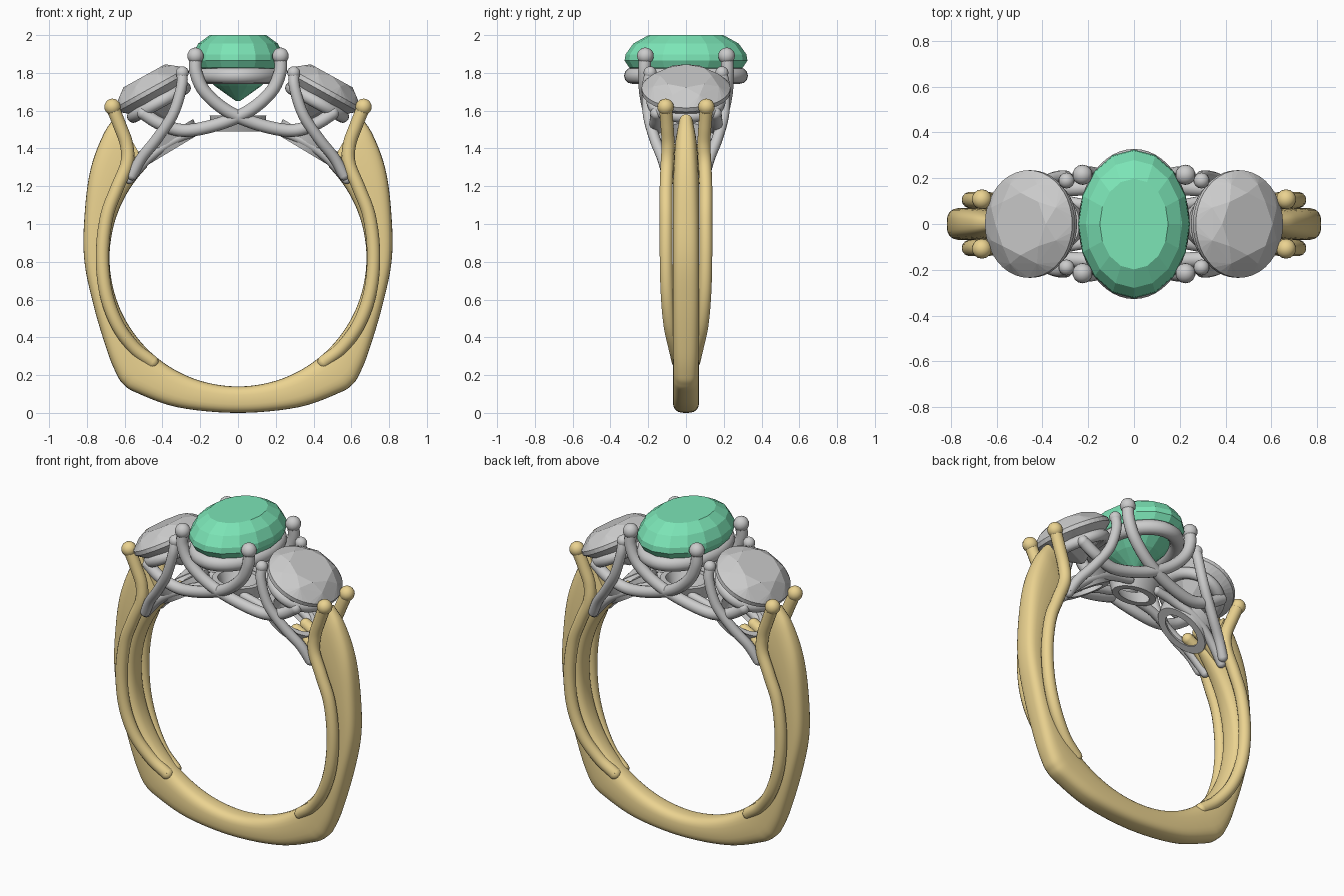
import bpy, bmesh
from math import sin, cos, pi, radians
from mathutils import Vector, Matrix

if "Cube" in bpy.data.objects:
    bpy.data.objects.remove(bpy.data.objects["Cube"])

CZ, R = 0.82, 0.68   # centre height and radius of the finger hole


def material(name, color):
    m = bpy.data.materials.new(name)
    m.diffuse_color = color
    m.use_nodes = True
    m.node_tree.nodes["Principled BSDF"].inputs["Base Color"].default_value = m.diffuse_color
    return m


GOLD = material("gold", (0.83, 0.65, 0.28, 1))
GREEN = material("green_gem", (0.20, 0.78, 0.47, 1))


def finish(bm, name, mat=None, smooth=True):
    bmesh.ops.recalc_face_normals(bm, faces=bm.faces[:])
    me = bpy.data.meshes.new(name)
    bm.to_mesh(me)
    bm.free()
    ob = bpy.data.objects.new(name, me)
    bpy.context.collection.objects.link(ob)
    if mat:
        me.materials.append(mat)
    if smooth:
        bpy.ops.object.select_all(action='DESELECT')
        ob.select_set(True)
        bpy.context.view_layer.objects.active = ob
        bpy.ops.object.shade_smooth_by_angle(angle=radians(40))
    return ob


def spline(pts, n=8):
    """Catmull-Rom samples through points of any dimension."""
    p = [Vector(q) for q in pts]
    p = [2 * p[0] - p[1]] + p + [2 * p[-1] - p[-2]]
    out = []
    for i in range(1, len(p) - 2):
        a, b, c, d = p[i - 1:i + 3]
        for k in range(n):
            t = k / n
            out.append(0.5 * (2 * b + (c - a) * t + (2 * a - 5 * b + 4 * c - d) * t * t
                              + (3 * b - a - 3 * c + d) * t ** 3))
    return out + [p[-2]]


def skin(bm, rings, closed=False):
    """Bridge consecutive vertex rings; cap the ends unless closed."""
    vr = [[bm.verts.new(v) for v in r] for r in rings]
    n = len(vr[0])
    for i in range(len(vr) if closed else len(vr) - 1):
        a, b = vr[i], vr[(i + 1) % len(vr)]
        for j in range(n):
            bm.faces.new((a[j], a[(j + 1) % n], b[(j + 1) % n], b[j]))
    if not closed:
        bm.faces.new(vr[0])
        bm.faces.new(vr[-1])


def wire(name, pts, r, mat=None, tip=1.0):
    """Round wire with ball ends; tip scales the ball at the first point."""
    path = spline(pts)
    bm = bmesh.new()
    rings = []
    for i, p in enumerate(path):
        t = (path[min(i + 1, len(path) - 1)] - path[max(i - 1, 0)]).normalized()
        u = t.cross(Vector((0, 1, 0))).normalized()
        v = t.cross(u)
        rings.append([p + r * (cos(a) * u + sin(a) * v)
                      for a in (2 * pi * k / 14 for k in range(14))])
    skin(bm, rings)
    for p, s in ((path[0], tip), (path[-1], 1.0)):
        bmesh.ops.create_uvsphere(bm, u_segments=14, v_segments=10, radius=r * s,
                                  matrix=Matrix.Translation(p))
    return finish(bm, name, mat)


def oval_ring(name, mat4, profile, n=48):
    """Closed oval ring; profile = (half length x, half length y, height)."""
    bm = bmesh.new()
    skin(bm, [[mat4 @ Vector((a * cos(2 * pi * k / n), b * sin(2 * pi * k / n), h))
               for k in range(n)] for a, b, h in profile], closed=True)
    return finish(bm, name)


def round_profile(a, b, r, n=12):
    return [(a + r * cos(2 * pi * k / n), b + r * cos(2 * pi * k / n),
             r * sin(2 * pi * k / n)) for k in range(n)]


def gem(name, mat4, a, b, levels, mat=None):
    """Faceted stone: hull of rings (scale, height, count, half-step turn)."""
    bm = bmesh.new()
    for s, h, n, turn in levels:
        for k in range(n):
            t = 2 * pi * (k + turn) / n
            bm.verts.new(mat4 @ Vector((a * s * cos(t), b * s * sin(t), h)))
    res = bmesh.ops.convex_hull(bm, input=bm.verts[:])
    junk = [g for g in res["geom_interior"] if isinstance(g, bmesh.types.BMVert)]
    bmesh.ops.delete(bm, geom=junk, context='VERTS')
    bmesh.ops.dissolve_limit(bm, angle_limit=radians(1), verts=bm.verts[:], edges=bm.edges[:])
    return finish(bm, name, mat, smooth=False)


# Shank: (angle from bottom, outer x, outer z, half width)
half = [(0, 0, 0, .07), (20, .32, .03, .07), (36, .54, .108, .07), (41, .605, .15, .07),
        (46, .64, .20, .07), (56, .69, .32, .07), (72, .765, .57, .07), (90, .815, .82, .07),
        (107, .81, 1.08, .07), (120, .778, 1.30, .068), (130, .71, 1.48, .06),
        (135, .64, 1.58, .045)]
secs = [(-t, -x, z, w) for t, x, z, w in half[:0:-1]] + half
bm = bmesh.new()
rings = []
for t, x, z, w in spline(secs, 6):
    inner = Vector((R * sin(radians(t)), 0, CZ - R * cos(radians(t))))
    outer = Vector((x, 0, z))
    mid, arm = (inner + outer) / 2, (outer - inner) / 2
    ring = []
    for k in range(28):
        c, s = cos(2 * pi * k / 28), sin(2 * pi * k / 28)
        f = lambda q: (abs(q) ** 0.7) * (1 if q > 0 else -1)
        ring.append(mid + arm * f(c) + Vector((0, w * f(s), 0)))
    rings.append(ring)
skin(bm, rings)
finish(bm, "shank", GOLD)

# Centre stone, its seat ring and a small oval under-gallery
gem("centre_stone", Matrix.Translation((0, 0, 1.87)), .245, .325,
    [(.61, .13, 16, 0), (.86, .085, 16, 0), (.985, .028, 16, 0), (1, -.005, 16, 0),
     (.93, -.04, 16, 0), (.5, -.14, 16, 0), (.04, -.22, 8, 0)], GREEN)
oval_ring("centre_seat", Matrix.Translation((0, 0, 1.785)), round_profile(.20, .285, .043))
CUP = [(.10, .055, 0), (.14, .09, 0), (.15, .13, .085), (.12, .10, .085)]
oval_ring("centre_gallery", Matrix.Translation((0, 0, CZ + R - .01)), CUP)

for sx in (-1, 1):
    side = "right" if sx > 0 else "left"
    # Tilted side stone and seat
    tilt = Matrix.Translation((sx * .455, 0, 1.71)) @ Matrix.Rotation(sx * radians(29), 4, 'Y')
    gem(side + "_stone", tilt, .218, .235,
        [(.58, .085, 8, 0), (.80, .058, 8, .5), (1, .012, 40, 0), (1, -.012, 40, 0),
         (.62, -.085, 8, .5), (.05, -.17, 8, 0)])
    oval_ring(side + "_seat", tilt @ Matrix.Translation((0, 0, -.075)),
              round_profile(.155, .175, .034))
    # Oval opening facing the finger below the side stone
    a = radians(31)
    under = (Matrix.Translation((sx * R * sin(a), 0, CZ + R * cos(a)))
             @ Matrix.Rotation(sx * a, 4, 'Y'))
    oval_ring(side + "_gallery", under @ Matrix.Translation((0, 0, -.012)),
              [(.115, .075, 0), (.165, .115, 0), (.175, .145, .085), (.14, .115, .085)])

    for sy in (-1, 1):
        tag = side + ("_back" if sy > 0 else "_front")

        def P(*pts):
            return [(sx * x, sy * y, z) for x, y, z in pts]

        # Gold strand running up the shank and ending in a prong
        wire(tag + "_gold_strand", P(
            (.665, .108, 1.62), (.625, .10, 1.52), (.59, .095, 1.42), (.588, .10, 1.32),
            (.64, .105, 1.19), (.695, .105, 1.04), (.718, .105, .84), (.70, .10, .64),
            (.64, .085, .47), (.55, .058, .345), (.455, .04, .27)), .035, GOLD, 1.25)
        # Gold shoulder tongue along the finger hole
        wire(tag + "_shoulder", P((.43, .045, 1.392), (.50, .045, 1.35), (.57, .05, 1.28)),
             .034, GOLD)
        # Centre prong sweeping across to the opposite side stone
        wire(tag + "_centre_prong", P(
            (.225, .215, 1.89), (.222, .22, 1.80), (.175, .215, 1.70), (.06, .195, 1.60),
            (-.10, .17, 1.53), (-.28, .155, 1.495), (-.41, .16, 1.53), (-.50, .155, 1.585)),
            .034, None, 1.3)
        # Inner prong of the side stone, running down to the shoulder
        wire(tag + "_side_prong", P(
            (.295, .19, 1.80), (.30, .205, 1.72), (.345, .20, 1.58), (.43, .165, 1.45),
            (.51, .125, 1.35), (.56, .10, 1.26)), .029, None, 1.2)
        # Grey rail closing the gallery along the finger hole
        rail = [(.71 * sin(radians(q)), w, CZ + .71 * cos(radians(q)))
                for q, w in ((8, .08), (18, .085), (30, .105), (42, .09), (54, .07))]
        wire(tag + "_gallery_rail", P(*rail), .026)
